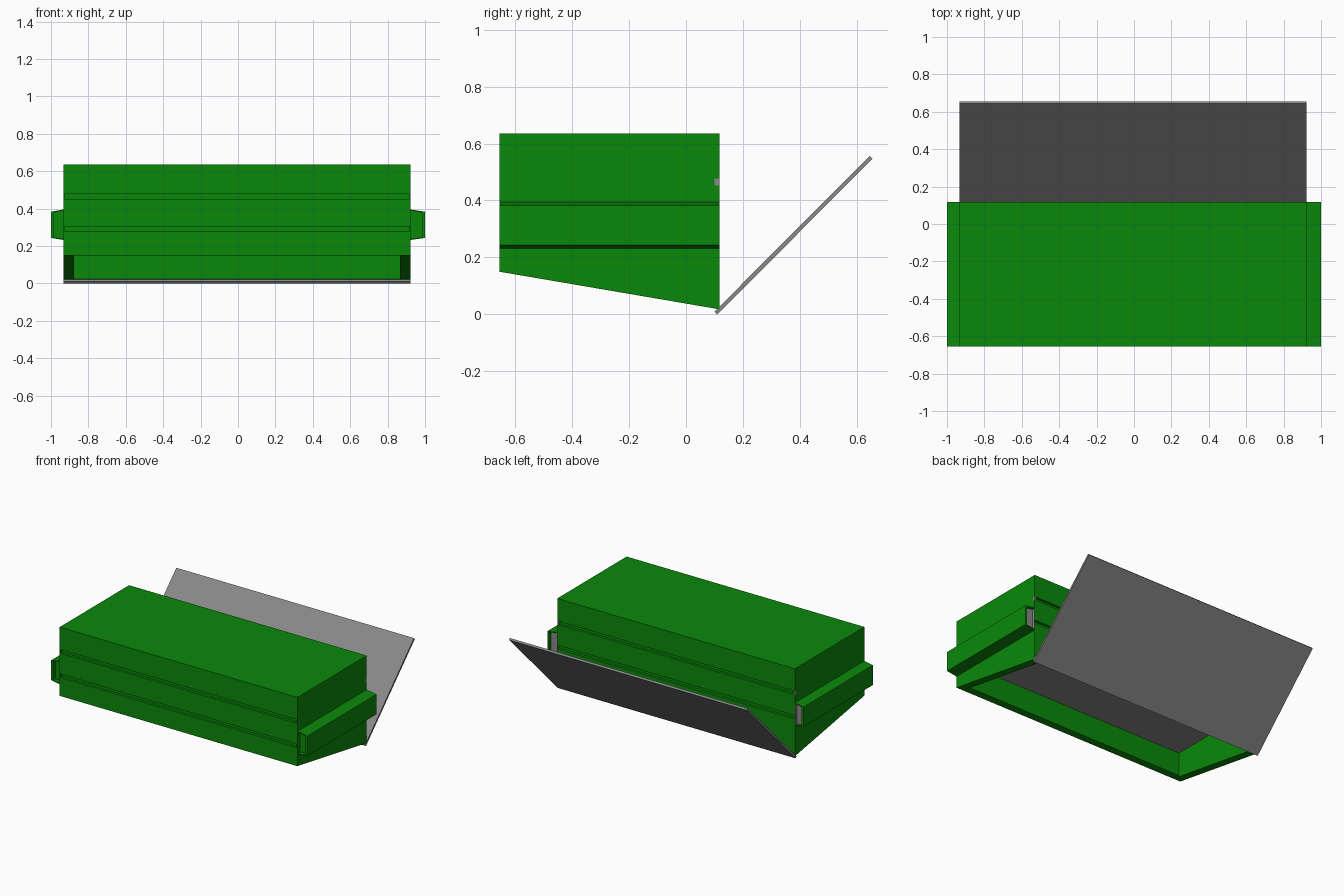
import bpy, bmesh
from mathutils import Vector

if "Cube" in bpy.data.objects:
    bpy.data.objects.remove(bpy.data.objects["Cube"])


def paint(name, rgb):
    mat = bpy.data.materials.new(name)
    mat.diffuse_color = (*rgb, 1)
    mat.use_nodes = True
    mat.node_tree.nodes["Principled BSDF"].inputs["Base Color"].default_value = mat.diffuse_color
    return mat


green = paint("green_paint", (0.003, 0.25, 0.003))
grey = paint("dark_grey", (0.25, 0.25, 0.25))

X0, X1 = -0.933, 0.922     # body sides
Y0, Y1 = -0.655, 0.118     # body front and back
SLOTS = ((0.28, 0.305), (0.452, 0.477))
DEPTH = 0.018              # groove depth


def prism(name, pts, direction, mat):
    """Extrude a closed 3D outline along a direction."""
    bm = bmesh.new()
    face = bm.faces.new([bm.verts.new(p) for p in pts])
    ext = bmesh.ops.extrude_face_region(bm, geom=[face])
    moved = [g for g in ext["geom"] if isinstance(g, bmesh.types.BMVert)]
    bmesh.ops.translate(bm, verts=moved, vec=Vector(direction))
    bmesh.ops.recalc_face_normals(bm, faces=bm.faces)
    mesh = bpy.data.meshes.new(name)
    bm.to_mesh(mesh)
    bm.free()
    ob = bpy.data.objects.new(name, mesh)
    bpy.context.collection.objects.link(ob)
    mesh.materials.append(mat)
    return ob


def box(name, a, b, mat):
    pts = [(a[0], a[1], a[2]), (b[0], a[1], a[2]), (b[0], b[1], a[2]), (a[0], b[1], a[2])]
    return prism(name, pts, (0, 0, b[2] - a[2]), mat)


def grooves(y, depth):
    """Side-profile points of the two long grooves, from the bottom up."""
    out = []
    for lo, hi in SLOTS:
        out += [(y, lo), (y + depth, lo), (y + depth, hi), (y, hi)]
    return out


# Body: side profile with sloped underside, extruded across the width
profile = [(Y0, 0.15), (Y1, 0.018)] + grooves(Y1, -DEPTH)
profile += [(Y1, 0.635), (Y0, 0.635)] + grooves(Y0, DEPTH)[::-1]
body = prism("body", [(X0, y, z) for y, z in profile], (X1 - X0, 0, 0), green)

# Open cavity under the body; it also trims the front wall flat
yf, yb = Y0 + 0.055, Y1 - 0.025
cut_profile = [(Y0 - 0.05, -0.1), (yb, -0.1), (yb, 0.32), (yf, 0.32), (yf, 0.149), (Y0 - 0.05, 0.149)]
cutter = prism("cavity_cutter", [(X0 + 0.057, y, z) for y, z in cut_profile],
               (X1 - X0 - 0.112, 0, 0), green)
cutter.hide_render = True
cutter.hide_set(True)
cut = body.modifiers.new("cavity", "BOOLEAN")
cut.operation = "DIFFERENCE"
cut.solver = "EXACT"
cut.object = cutter

# Grey panel closing the top of the cavity
box("inner_panel", (X0 + 0.052, yf - 0.005, 0.313), (X1 - 0.05, yb + 0.003, 0.325), grey)

for side, xi, xo in (("right", X1, 1.0), ("left", X0, -1.0)):
    s = 1 if xo > 0 else -1
    # Tapered thin-walled channel along the side, open at both ends
    section = [(xi, 0.232), (xo, 0.243), (xo, 0.383), (xi, 0.395),
               (xi, 0.389), (xo - s * 0.015, 0.379), (xo - s * 0.015, 0.247), (xi, 0.238)]
    prism(side + "_rail", [(x, Y0, z) for x, z in section], (0, Y1 - Y0, 0), green)
    # Recessed ends: green in front, grey at the back
    plug = [section[i] for i in (7, 6, 5, 4)]
    prism(side + "_rail_front_cap", [(x, Y0 + 0.03, z) for x, z in plug], (0, 0.01, 0), green)
    prism(side + "_rail_back_cap", [(x, Y1 - 0.03, z) for x, z in plug], (0, 0.01, 0), grey)
    # Grey strip on the body wall inside the rail's back end
    box(side + "_rail_strip", (xi, Y1 - 0.02, 0.239), (xi + s * 0.002, Y1 - 0.001, 0.388), grey)
    # Groove ends: green covers in front, grey stop in the upper back groove
    for i, (lo, hi) in enumerate(SLOTS):
        box(f"{side}_groove_end_{i}", (xi, Y0, lo), (xi - s * 0.005, Y0 + DEPTH, hi), green)
    box(side + "_groove_stop", (xi, Y1 - DEPTH, 0.452), (xi - s * 0.01, Y1, 0.477), grey)

# Lowered flap hinged at the back bottom edge
flap = [(0.1, 0.01), (0.11, 0.0), (0.655, 0.547), (0.645, 0.557)]
prism("flap", [(X0, y, z) for y, z in flap], (X1 - X0, 0, 0), grey)
